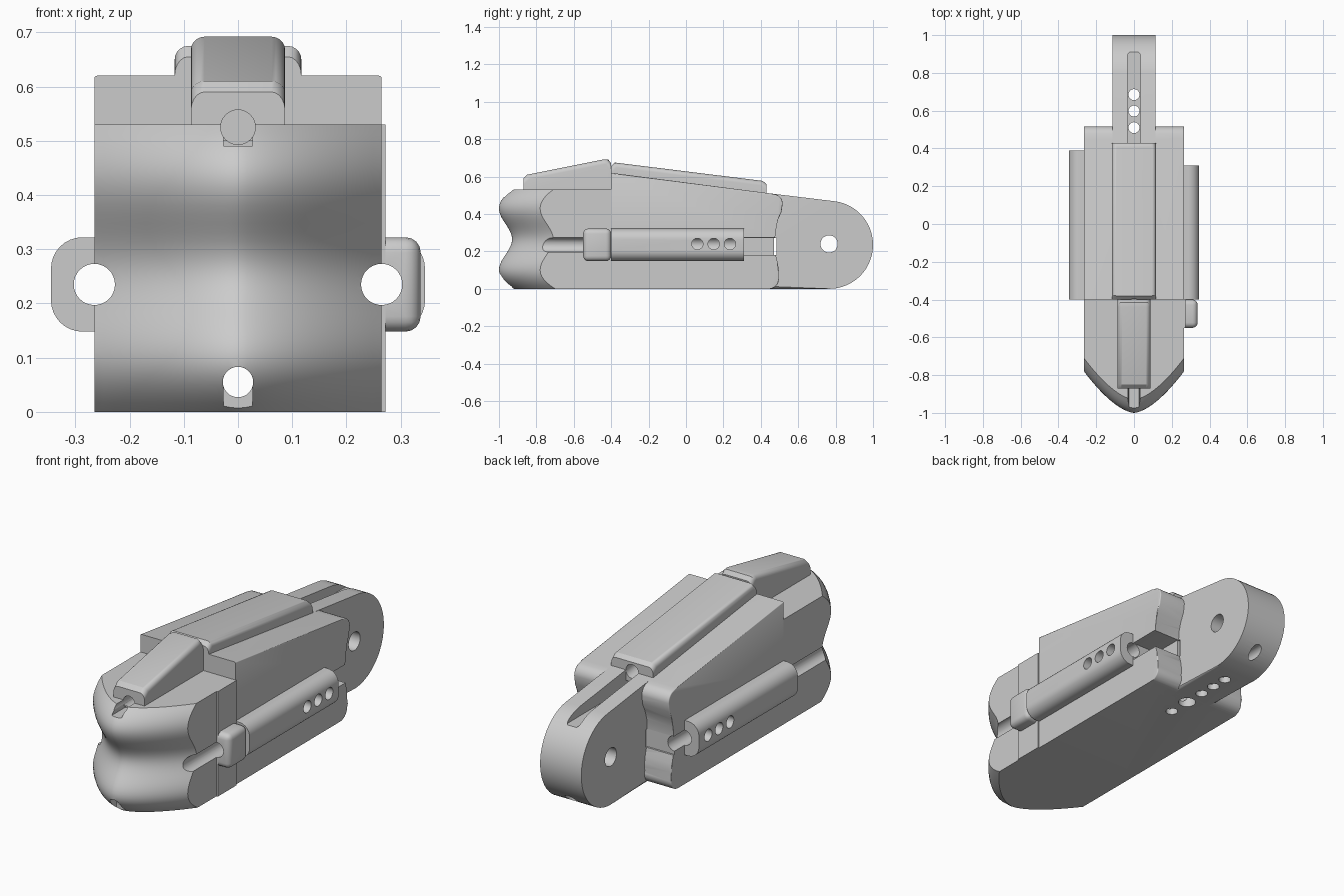
import bpy, bmesh, math
from mathutils import Matrix, Vector

if "Cube" in bpy.data.objects:
    bpy.data.objects.remove(bpy.data.objects["Cube"])

grey = bpy.data.materials.new("plain grey")
grey.use_nodes = True
GREY = (0.6, 0.6, 0.6, 1)
grey.diffuse_color = GREY
grey.node_tree.nodes["Principled BSDF"].inputs["Base Color"].default_value = GREY


def finish(name, bm):
    bmesh.ops.recalc_face_normals(bm, faces=bm.faces)
    mesh = bpy.data.meshes.new(name)
    bm.to_mesh(mesh)
    bm.free()
    mesh.materials.append(grey)
    obj = bpy.data.objects.new(name, mesh)
    bpy.context.collection.objects.link(obj)
    return obj


def prism(name, points, lo, hi, axis="x", round_off=0, keep=lambda c: True):
    """Extrude a profile (y,z along x, or x,z along y); round the rim edges chosen by keep."""
    place = (lambda p, t: (t, p[0], p[1])) if axis == "x" else (lambda p, t: (p[0], t, p[1]))
    bm = bmesh.new()
    a = [bm.verts.new(place(p, lo)) for p in points]
    b = [bm.verts.new(place(p, hi)) for p in points]
    n = len(points)
    bm.faces.new(a)
    bm.faces.new(b)
    for i in range(n):
        j = (i + 1) % n
        bm.faces.new((a[i], a[j], b[j], b[i]))
    if round_off:
        k = "xyz".index(axis)
        rim = [e for e in bm.edges if abs(e.verts[0].co[k] - e.verts[1].co[k]) < 1e-5
               and keep((e.verts[0].co + e.verts[1].co) / 2)]
        bmesh.ops.bevel(bm, geom=rim, offset=round_off, segments=5, profile=0.5,
                        affect="EDGES", clamp_overlap=True)
    return finish(name, bm)


def box(name, x, y, z, bevel=0):
    bm = bmesh.new()
    bmesh.ops.create_cube(bm, size=1)
    for v in bm.verts:
        v.co = [r[0] if c < 0 else r[1] for c, r in zip(v.co, (x, y, z))]
    if bevel:
        bmesh.ops.bevel(bm, geom=bm.edges[:], offset=bevel, segments=4, profile=0.5, affect="EDGES")
    return finish(name, bm)


def rod(start, end, radius):
    start, end = Vector(start), Vector(end)
    d = end - start
    bm = bmesh.new()
    bmesh.ops.create_cone(bm, cap_ends=True, segments=32, radius1=radius, radius2=radius,
                          depth=d.length, matrix=Matrix.Translation((start + end) / 2)
                          @ d.to_track_quat("Z", "Y").to_matrix().to_4x4())
    return finish("cutter", bm)


def cut(cutter, *targets):
    cutter.hide_render = True
    for obj in targets:
        mod = obj.modifiers.new("cut", "BOOLEAN")
        mod.operation, mod.solver, mod.object = "DIFFERENCE", "EXACT", cutter
        bpy.context.view_layer.objects.active = obj
        bpy.ops.object.modifier_apply(modifier=mod.name)
    bpy.data.objects.remove(cutter)


def arc(cx, cz, r, a0, a1, n):
    return [(cx + r * math.cos(math.radians(a0 + (a1 - a0) * i / n)),
             cz + r * math.sin(math.radians(a0 + (a1 - a0) * i / n))) for i in range(n + 1)]


# Nose: bowed across, with a waist between two rounded lips
W, TOP = 0.265, 0.53


def setback(z):
    if z < 0.1:
        return 0.08 * ((0.1 - z) / 0.1) ** 2
    if z > 0.43:
        return 0.07 * ((z - 0.43) / 0.1) ** 2
    return 0.035 * (1 - math.cos(2 * math.pi * (z - 0.1) / 0.33))


def nose_shape():
    bm = bmesh.new()
    cols, rows = 32, 32
    front, back = [], []
    for r in range(rows + 1):
        z = TOP * r / rows
        xs = [W * (2 * c / cols - 1) for c in range(cols + 1)]
        front.append([bm.verts.new((x, -1 + setback(z) + 0.22 * (abs(x) / W) ** 1.6, z)) for x in xs])
        back.append([bm.verts.new((x, -0.4, z)) for x in xs])
    for r in range(rows):
        for c in range(cols):
            for g in (front, back):
                bm.faces.new((g[r][c], g[r][c + 1], g[r + 1][c + 1], g[r + 1][c]))
    for c in (0, cols):
        bm.faces.new([g[c] for g in front] + [g[c] for g in reversed(back)])
    for r in (0, rows):
        bm.faces.new(front[r] + back[r][::-1])
    return finish("nose", bm)


nose = nose_shape()
collar = box("collar", (0.1, 0.272), (-0.55, -0.4), (0, TOP))

# Main body: sloped top, waisted back end
body_side = [(-0.4, 0), (-0.4, 0.62), (0.45, 0.51)] + arc(0.465, 0.455, 0.052, 75, 0, 5) + [
    (0.51, 0.41), (0.49, 0.365), (0.477, 0.32), (0.472, 0.24), (0.477, 0.19), (0.49, 0.14),
    (0.496, 0.1)] + arc(0.446, 0.05, 0.05, 20, -90, 6)
body = prism("body", body_side, -W, W, round_off=0.028,
             keep=lambda c: c.y > -0.39 and c.z > 0.002)

# Tail: round-ended tongue with a cross hole
tail_side = [(0.4, 0), (0.4, 0.517), (0.45, 0.51)] + arc(0.765, 0.235, 0.235, 82, -90, 32)
tail = prism("tail", tail_side, -0.115, 0.115, round_off=0.015, keep=lambda c: c.y > 0.41)

# Sight-like ridges on top
front_ridge = prism("front_ridge", [(-0.87, 0.5), (-0.87, 0.59), (-0.85, 0.61), (-0.44, 0.692),
                    (-0.415, 0.69), (-0.4, 0.67), (-0.4, 0.5)], -0.087, 0.087,
                    round_off=0.025, keep=lambda c: c.z > 0.595 and c.y < -0.401)
rear_ridge = prism("rear_ridge", [(-0.4, 0.55), (-0.4, 0.655), (-0.38, 0.675), (0.41, 0.577),
                   (0.43, 0.56), (0.43, 0.46)], -0.117, 0.117,
                   round_off=0.025, keep=lambda c: c.z > 0.565 and -0.399 < c.y)

# Side tubes and the clasp ahead of one of them
MID = 0.235
tubes = {}
for name, s, end in (("right_tube", -1, 0.39), ("left_tube", 1, 0.31)):
    outline = [(0.2, 0.148)] + arc(0.287, 0.206, 0.058, -90, 0, 8) \
        + arc(0.287, 0.264, 0.058, 0, 90, 8) + [(0.2, 0.322)]
    tubes[s] = prism(name, [(s * x, z) for x, z in outline], -0.4, end, axis="y")
clasp = box("clasp", (0.2, 0.337), (-0.55, -0.4), (0.148, 0.322), 0.028)

# Side bores and the vent holes in each tube
for s, last in ((-1, 0.315), (1, 0.235)):
    extra = (collar, clasp) if s > 0 else ()
    cut(rod((s * W, -1.1, MID), (s * W, 1.1, MID), 0.038), nose, body, tubes[s], *extra)
    for i in range(3):
        y = last - 0.087 * i
        cut(rod((s * W, y, MID + 0.005), (s * 0.4, y, MID + 0.005), 0.03), tubes[s])

# Lengthwise channel near the base, and the channel through the ridges
cut(rod((0, -1.1, 0.055), (0, 1.1, 0.055), 0.028), nose, body, tail)
cut(box("cutter", (-0.027, 0.027), (-1.1, -0.93), (-0.1, 0.055)), nose)
cut(rod((0, -1.1, 0.525), (0, -0.6, 0.525), 0.032), nose, front_ridge)
cut(box("cutter", (-0.027, 0.027), (-1.1, -0.86), (0.49, 0.6)), nose)
cut(rod((0, -0.5, 0.64), (0, -0.3, 0.614), 0.032), front_ridge, rear_ridge)
cut(rod((0, 0.3, 0.53), (0, 0.5, 0.504), 0.035), body, rear_ridge)

# Tail groove, cross hole and vertical holes
groove = prism("cutter", [(-0.035, 0.42), (0.035, 0.42), (0.035, 0.6), (-0.035, 0.6)], 0.36, 0.885, axis="y")
cut(groove, body, tail)
cut(rod((0, 0.885, 0.42), (0, 0.885, 0.6), 0.035), tail)
cut(rod((-0.3, 0.765, 0.24), (0.3, 0.765, 0.24), 0.046), tail)
for y in (0.51, 0.598, 0.685):
    cut(rod((0, y, -0.1), (0, y, 0.7), 0.029), body, tail)
for y, r in ((0.285, 0.029), (0.4, 0.042)):
    cut(rod((0, y, -0.1), (0, y, 0.06), r), body, tail)

# Pocket behind the left tube and the slit through the tail root
cut(box("cutter", (0.12, 0.4), (0.311, 0.6), (0.18, 0.272)), body)
cut(box("cutter", (-0.4, 0.4), (0.47, 0.484), (0.18, 0.272)), body, tail)

for obj in (nose, collar, body, tail, front_ridge, rear_ridge, clasp, *tubes.values()):
    obj.data.shade_smooth()
    obj.data.set_sharp_from_angle(angle=math.radians(32))
